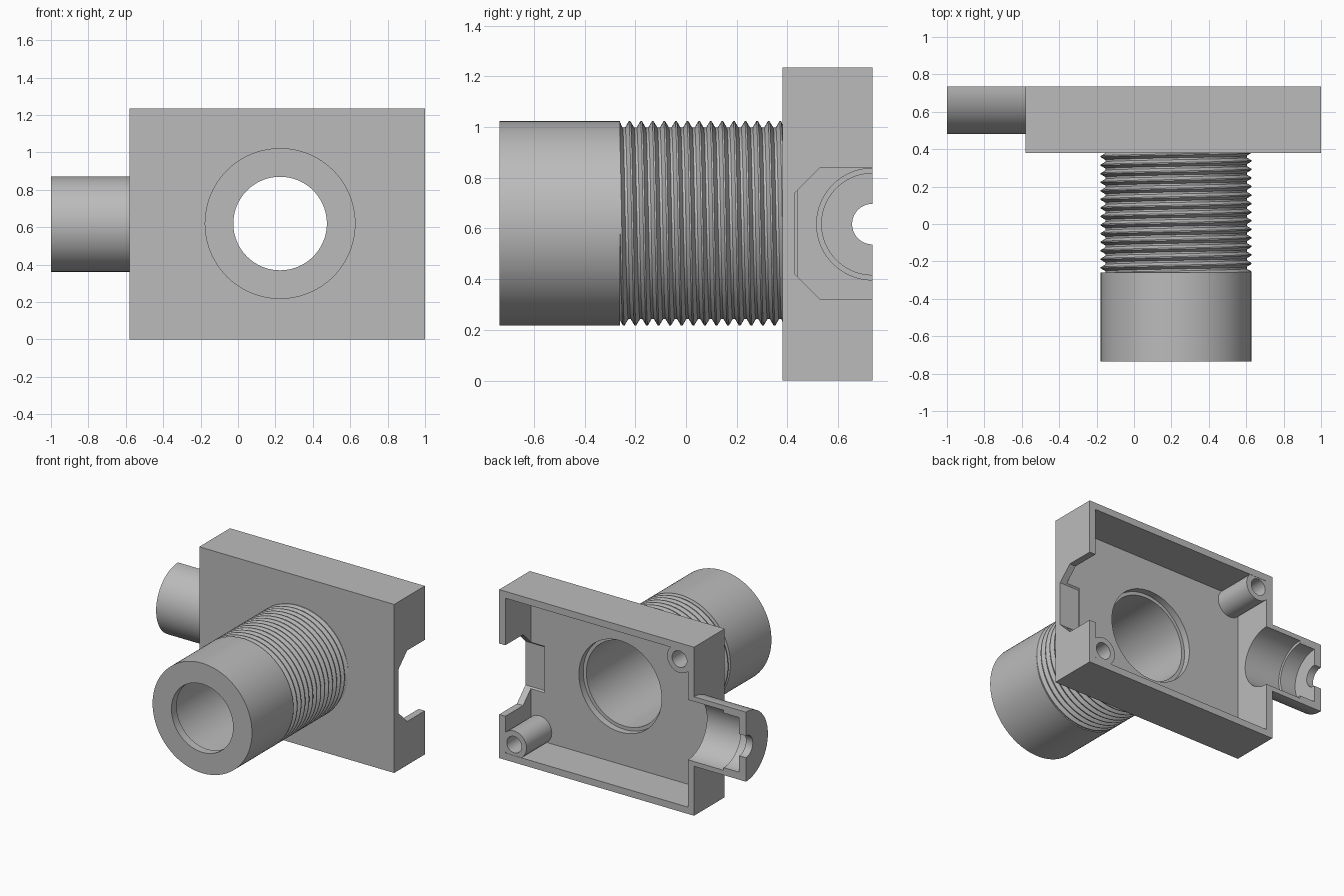
import bpy, bmesh
from math import sin, cos, pi, tau, radians

cube = bpy.data.objects.get("Cube")
if cube:
    bpy.data.objects.remove(cube, do_unlink=True)

grey = bpy.data.materials.new("plain grey")
grey.use_nodes = True
grey.diffuse_color = (0.5, 0.5, 0.5, 1)
grey.node_tree.nodes["Principled BSDF"].inputs["Base Color"].default_value = (0.5, 0.5, 0.5, 1)

FRONT, BACK, FLOOR, PLATE = -0.735, 0.735, 0.44, 0.38
HEIGHT, WALL, MID = 1.235, 0.05, 0.617
BARREL_X, BARREL_R = 0.225, 0.403


def finish(name, bm):
    bmesh.ops.recalc_face_normals(bm, faces=bm.faces)
    mesh = bpy.data.meshes.new(name)
    bm.to_mesh(mesh)
    bm.free()
    mesh.materials.append(grey)
    obj = bpy.data.objects.new(name, mesh)
    bpy.context.collection.objects.link(obj)
    return obj


def box(name, lo, hi):
    bm = bmesh.new()
    bmesh.ops.create_cube(bm, size=1)
    for v in bm.verts:
        v.co = [(a + b) / 2 + c * (b - a) for a, b, c in zip(lo, hi, v.co)]
    return finish(name, bm)


def lathe(name, profile, centre, axis="Y", start=0.0, sweep=tau, steps=96):
    """Spin a closed (radius, position) outline around the y or x axis."""
    bm = bmesh.new()
    full = sweep > tau - 0.01
    rings = []
    for i in range(steps if full else steps + 1):
        t = start + sweep * i / steps
        ring = []
        for r, a in profile:
            u, w = centre[0] + r * cos(t), centre[1] + r * sin(t)
            ring.append(bm.verts.new((u, a, w) if axis == "Y" else (a, u, w)))
        rings.append(ring)
    n = len(profile)
    for i in range(steps):
        p, q = rings[i], rings[(i + 1) % len(rings)]
        for j in range(n):
            k = (j + 1) % n
            bm.faces.new((p[j], p[k], q[k], q[j]))
    if not full:
        bm.faces.new(rings[0])
        bm.faces.new(rings[-1])
    bmesh.ops.remove_doubles(bm, verts=bm.verts, dist=1e-5)
    return finish(name, bm)


def prism_x(name, outline, x0, x1):
    bm = bmesh.new()
    face = bm.faces.new([bm.verts.new((x0, y, z)) for y, z in outline])
    out = bmesh.ops.extrude_face_region(bm, geom=[face])
    for v in out["geom"]:
        if isinstance(v, bmesh.types.BMVert):
            v.co.x = x1
    return finish(name, bm)


def cut(target, cutter):
    mod = target.modifiers.new("cut", "BOOLEAN")
    mod.operation, mod.solver, mod.object = "DIFFERENCE", "EXACT", cutter
    graph = bpy.context.evaluated_depsgraph_get()
    mesh = bpy.data.meshes.new_from_object(target.evaluated_get(graph))
    target.modifiers.clear()
    target.data = mesh
    bpy.data.objects.remove(cutter, do_unlink=True)


# Open-backed housing
housing = box("housing", (-0.58, PLATE, 0), (1, BACK, HEIGHT))
cut(housing, box("cavity", (-0.58 + WALL, FLOOR, WALL), (1 - WALL, 1, HEIGHT - WALL)))

# Barrel opening in the floor
cut(housing, lathe("opening", [(0, 0.3), (0.335, 0.3), (0.335, 0.5), (0, 0.5)], (BARREL_X, 0.62)))

# Chamfered notch in the left wall, with a shallow pocket in the floor
z0, z1, c = 0.32, 0.84, 0.1
cut(housing, prism_x("notch", [(0.43, z0 + c), (0.43, z1 - c), (0.43 + c, z1),
                               (0.8, z1), (0.8, z0), (0.43 + c, z0)], 0.84, 1.1))

# Passage from the housing to the side spout
cut(housing, lathe("passage", [(0, -0.7), (0.22, -0.7), (0.22, -0.5), (0, -0.5)],
                   (BACK, MID), "X"))

# Half-round side spout with stepped bore and small end hole
lathe("side_spout", [(0.255, -1), (0.255, -0.575), (0.22, -0.575), (0.22, -0.82),
                     (0.2, -0.82), (0.2, -0.945), (0.08, -0.945), (0.08, -1)],
      (BACK, MID), "X", pi / 2, pi, 48)

# Screw posts in opposite corners
for name, x, z in (("upper_post", -0.46, 1.115), ("lower_post", 0.88, 0.13)):
    lathe(name, [(0.1, FLOOR - 0.01), (0.1, BACK - 0.002), (0.06, BACK - 0.002),
                 (0.06, FLOOR + 0.01), (0, FLOOR + 0.01), (0, FLOOR - 0.01)], (x, z), steps=40)

# Barrel: smooth sleeve, thread core, bore with a front lip
lathe("barrel", [(0.25, FRONT), (BARREL_R, FRONT), (BARREL_R, -0.26), (0.37, -0.26),
                 (0.37, 0.39), (0.31, 0.39), (0.31, FRONT + 0.06), (0.25, FRONT + 0.06)],
      (BARREL_X, 0.62))

# Helical thread around the core
TURNS, STEPS = 14, 96
pitch = (PLATE + 0.26) / TURNS
shape = [(0, BARREL_R), (0.14, BARREL_R), (0.46, 0.378), (0.68, 0.378)]
bm = bmesh.new()
rows = []
for turn in range(TURNS + 2):
    for part, r in shape:
        row = []
        for i in range(STEPS + 1):
            t = tau * i / STEPS
            y = -0.26 + (turn + part - i / STEPS) * pitch
            y = min(max(y, -0.262), PLATE + 0.005)
            row.append(bm.verts.new((BARREL_X + r * cos(t), y, 0.62 + r * sin(t))))
        rows.append(row)
for a, b in zip(rows, rows[1:]):
    for i in range(STEPS):
        bm.faces.new((a[i], a[i + 1], b[i + 1], b[i]))
bmesh.ops.remove_doubles(bm, verts=bm.verts, dist=1e-5)
bmesh.ops.dissolve_degenerate(bm, edges=bm.edges, dist=1e-5)
thread = finish("thread", bm)

# Smooth the round surfaces and keep the edges sharp
bpy.ops.object.select_all(action="DESELECT")
for name in ("housing", "side_spout", "upper_post", "lower_post", "barrel", "thread"):
    obj = bpy.data.objects[name]
    obj.select_set(True)
    bpy.context.view_layer.objects.active = obj
bpy.ops.object.shade_smooth_by_angle(angle=radians(30))
